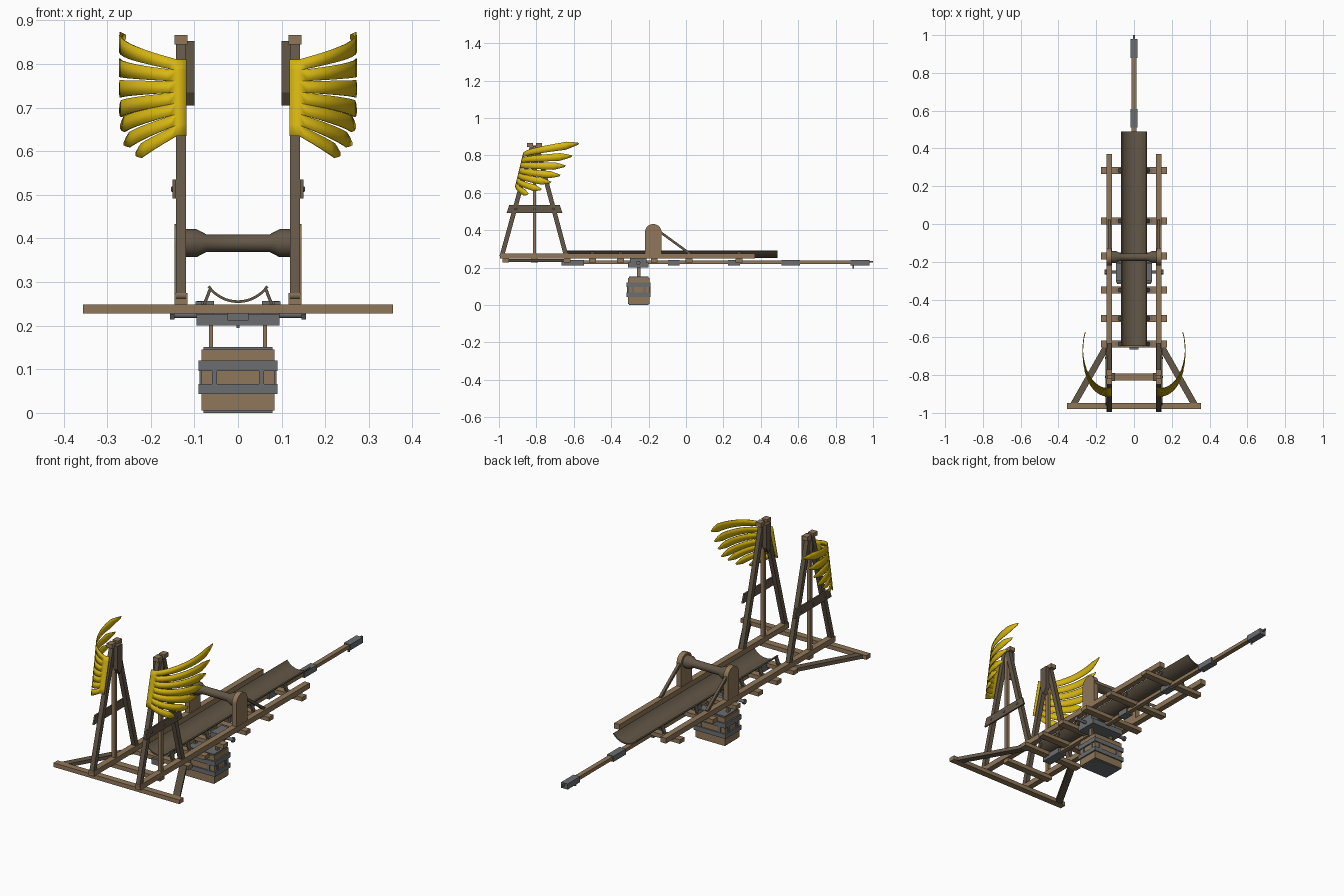
import bpy, bmesh, math
from mathutils import Vector, Matrix

if "Cube" in bpy.data.objects:
    bpy.data.objects.remove(bpy.data.objects["Cube"])


def material(name, rgb):
    m = bpy.data.materials.new(name)
    m.use_nodes = True
    m.diffuse_color = (*rgb, 1)
    m.node_tree.nodes["Principled BSDF"].inputs["Base Color"].default_value = (*rgb, 1)
    return m


LIGHT = material("light wood", (0.28, 0.185, 0.1))
DARK = material("dark wood", (0.125, 0.095, 0.063))
METAL = material("grey metal", (0.15, 0.155, 0.16))
GOLD = material("golden yellow", (0.68, 0.47, 0.006))


def finish(name, bm, mat, smooth=False):
    bmesh.ops.recalc_face_normals(bm, faces=bm.faces)
    me = bpy.data.meshes.new(name)
    bm.to_mesh(me)
    bm.free()
    me.materials.append(mat)
    ob = bpy.data.objects.new(name, me)
    bpy.context.collection.objects.link(ob)
    if smooth:
        bpy.ops.object.select_all(action="DESELECT")
        ob.select_set(True)
        bpy.context.view_layer.objects.active = ob
        bpy.ops.object.shade_smooth_by_angle(angle=math.radians(35))
    return ob


def box(name, x, y, z, mat):
    """Box from (low, high) ranges."""
    bm = bmesh.new()
    bmesh.ops.create_cube(bm, size=1)
    for v in bm.verts:
        v.co = [r[0] + (c + 0.5) * (r[1] - r[0]) for c, r in zip(v.co, (x, y, z))]
    return finish(name, bm, mat)


def beam(name, a, b, across, deep, mat):
    """Rectangular bar from a to b; across is measured level."""
    a, b = Vector(a), Vector(b)
    d = (b - a).normalized()
    side = Vector((1, 0, 0)) if abs(d.x) < 0.01 else d.cross((0, 0, 1)).normalized()
    up = side.cross(d)
    bm = bmesh.new()
    bmesh.ops.create_cube(bm, size=1)
    for v in bm.verts:
        c = v.co.copy()
        v.co = (a + b) / 2 + side * c.x * across + up * c.y * deep + d * c.z * (b - a).length
    return finish(name, bm, mat)


def prism(name, outline, x, mat):
    """Outline in (y, z), extruded along x."""
    bm = bmesh.new()
    face = bm.faces.new([bm.verts.new((x[0], p, q)) for p, q in outline])
    ext = bmesh.ops.extrude_face_region(bm, geom=[face])["geom"]
    bmesh.ops.translate(bm, verts=[g for g in ext if isinstance(g, bmesh.types.BMVert)],
                        vec=(x[1] - x[0], 0, 0))
    return finish(name, bm, mat)


def lathe_x(name, profile, y, z, mat, n=20):
    """Turned part about an axis along x; profile is (x, radius)."""
    bm = bmesh.new()
    rings = [[bm.verts.new((x, y + r * math.cos(2 * math.pi * i / n),
                            z + r * math.sin(2 * math.pi * i / n))) for i in range(n)]
             for x, r in profile]
    for p, q in zip(rings, rings[1:]):
        for i in range(n):
            bm.faces.new((p[i], p[i - 1], q[i - 1], q[i]))
    bm.faces.new(rings[0])
    bm.faces.new(rings[-1])
    return finish(name, bm, mat, True)


def around(c, h):
    return (c - h, c + h)


# Base frame
BASE = (0.228, 0.249)
box("front_beam", (-0.355, 0.355), (-0.98, -0.947), BASE, LIGHT)
for y in (0.283, 0.016, -0.17, -0.35, -0.5, -0.635):
    box("cross_beam", (-0.176, 0.176), around(y, 0.018), BASE, LIGHT)
box("short_cross_beam", (-0.14, 0.14), around(-0.81, 0.018), BASE, LIGHT)

# Trough
bm = bmesh.new()
rows = []
for i in range(17):
    a = math.radians(-55 + 110 * i / 16)
    rows.append([[bm.verts.new((r * math.sin(a), y, 0.337 - r * math.cos(a)))
                  for r in (0.079, 0.085)] for y in (-0.645, 0.49)])
for p, q in zip(rows, rows[1:]):
    bm.faces.new((p[0][0], q[0][0], q[1][0], p[1][0]))
    bm.faces.new((p[0][1], p[1][1], q[1][1], q[0][1]))
    for e in (0, 1):
        bm.faces.new((p[e][0], p[e][1], q[e][1], q[e][0]))
for r in (rows[0], rows[-1]):
    bm.faces.new((r[0][0], r[0][1], r[1][1], r[1][0]))
finish("trough", bm, DARK, True)

# Central pole with metal sleeves
box("pole", around(0, 0.012), (-0.66, 0.95), (0.219, 0.237), LIGHT)
for y0, y1, w in ((-0.665, -0.545, 0.024), (-0.095, -0.035, 0.02), (0.225, 0.29, 0.02),
                  (0.51, 0.61, 0.018), (0.88, 0.98, 0.018)):
    box("pole_sleeve", around(0, w), (y0, y1), (0.212, 0.241), METAL)
box("pole_hook", around(0, 0.004), (0.98, 1.0), (0.228, 0.236), METAL)
box("pole_pin", around(0, 0.004), (0.89, 0.899), (0.195, 0.214), METAL)

# Hanging bracket and axle
box("bracket", around(0, 0.095), around(-0.255, 0.055), (0.2, 0.227), METAL)
lathe_x("bracket_axle", [(-0.155, 0.008), (0.155, 0.008)], -0.255, 0.225, METAL, 12)

# Counterweight crate with bands
CY = -0.253
box("crate", around(0, 0.084), around(CY, 0.058), (0.005, 0.145), LIGHT)
for z in ((0, 0.007), (0.145, 0.151)):
    box("crate_rim", around(0, 0.079), around(CY, 0.053), z, METAL)
for z in ((0.043, 0.066), (0.096, 0.12)):
    box("crate_band", around(0, 0.091), around(CY, 0.064), z, METAL)
for s in (-1, 1):
    box("band_link_front", around(s * 0.054, 0.006), around(CY, 0.062), (0.06, 0.1), METAL)
    box("band_link_side", around(0, 0.088), around(CY + s * 0.032, 0.007), (0.06, 0.1), METAL)

# Winding roller
lathe_x("roller", [(-0.122, 0.032), (-0.095, 0.032), (-0.072, 0.02),
                   (0.072, 0.02), (0.095, 0.032), (0.122, 0.032)], -0.175, 0.389, DARK)


def wing(s):
    """Fan of curved feathers growing from a leaning strip."""
    tips = ((115, 0.862), (106, 0.795), (98, 0.742), (92, 0.692),
            (80, 0.655), (67, 0.617), (46, 0.592))
    bm = bmesh.new()
    step = 0.025

    def point(deg, z, root):
        a = math.radians(deg)
        lean = 0.24 * (root - 0.81)
        return bm.verts.new((s * (0.14 + 0.131 * math.sin(a)),
                             -0.66 - 0.21 * math.cos(a) + lean, z))

    for i, (end, tip) in enumerate(tips):
        top = 0.81 - i * step
        mid, prev = top - step / 2, None
        low = top - step
        strip = [bm.verts.new((s * 0.118, -0.868 + 0.24 * (z - 0.81), z)) for z in (top, low)]
        for k in range(13):
            t = k / 12
            w = (step + 0.022 * t * (1 - 0.09 * i)) / 2
            if t > 0.84:
                w *= 1 - 0.8 * (t - 0.84) / 0.16
            zc = mid + (tip - mid) * t
            pair = [point(end * t, zc + w, top), point(end * t, zc - w, low)]
            old = prev or strip
            bm.faces.new((old[0], old[1], pair[1], pair[0]))
            prev = pair
    bmesh.ops.remove_doubles(bm, verts=bm.verts, dist=0.0005)
    ob = finish("feather_wing", bm, GOLD, True)
    mod = ob.modifiers.new("thickness", "SOLIDIFY")
    mod.thickness = 0.003
    mod.offset = 0


for s in (-1, 1):
    X = s * 0.131
    # Rails and corner braces
    box("side_rail", around(X, 0.015), (-0.995, 0.37), (0.248, 0.275), LIGHT)
    beam("corner_brace", (s * 0.32, -0.955, 0.238), (s * 0.135, -0.63, 0.238), 0.034, 0.018, DARK)

    # Tower
    beam("tower_front_leg", (X, -0.985, 0.26), (X, -0.822, 0.85), 0.023, 0.024, DARK)
    beam("tower_back_leg", (X, -0.64, 0.26), (X, -0.798, 0.85), 0.023, 0.024, DARK)
    box("tower_post", around(X, 0.009), around(-0.81, 0.009), (0.26, 0.85), LIGHT)
    for y in (-0.834, -0.786):
        box("tower_cap", around(X, 0.015), around(y, 0.017), (0.845, 0.866), LIGHT)
    prism("tower_board", [(-0.96, 0.491), (-0.66, 0.491), (-0.675, 0.535), (-0.945, 0.535)],
          (s * 0.142, s * 0.15), DARK)
    for y in (-0.91, -0.81, -0.71):
        lathe_x("board_bolt", [(s * 0.148, 0.007), (s * 0.154, 0.005)], y, 0.513, METAL, 8)
    prism("tower_inner_plate", [(-0.83, 0.735), (-0.81, 0.705), (-0.79, 0.735),
                                (-0.79, 0.853), (-0.83, 0.853)], (s * 0.1, s * 0.122), DARK)
    wing(s)

    # Roller cheek with round top, and its strut
    arc = [(-0.175 + 0.044 * math.cos(math.pi * i / 14), 0.389 + 0.044 * math.sin(math.pi * i / 14))
           for i in range(15)]
    prism("roller_cheek", [(-0.219, 0.255), (-0.131, 0.255)] + arc, (s * 0.119, s * 0.145), LIGHT)
    beam("cheek_strut", (X, -0.145, 0.395), (X, 0.02, 0.275), 0.014, 0.013, DARK)

    # Trough supports and bolts
    for y in (0.283, 0.016, -0.35, -0.5, -0.635):
        beam("trough_support", (s * 0.078, y, 0.247), (s * 0.064, y, 0.283), 0.02, 0.007, DARK)
        box("beam_bolt", around(s * 0.09, 0.007), around(y, 0.007), (0.24, 0.255), METAL)

    # Crate hanger and bracket cheek
    box("crate_hanger", around(s * 0.062, 0.005), around(CY, 0.01), (0.145, 0.21), LIGHT)
    box("bracket_cheek", sorted((s * 0.055, s * 0.095)), around(-0.255, 0.045), (0.22, 0.257), METAL)
    lathe_x("axle_nut", [(s * 0.145, 0.013), (s * 0.156, 0.013)], -0.255, 0.225, METAL, 6)
